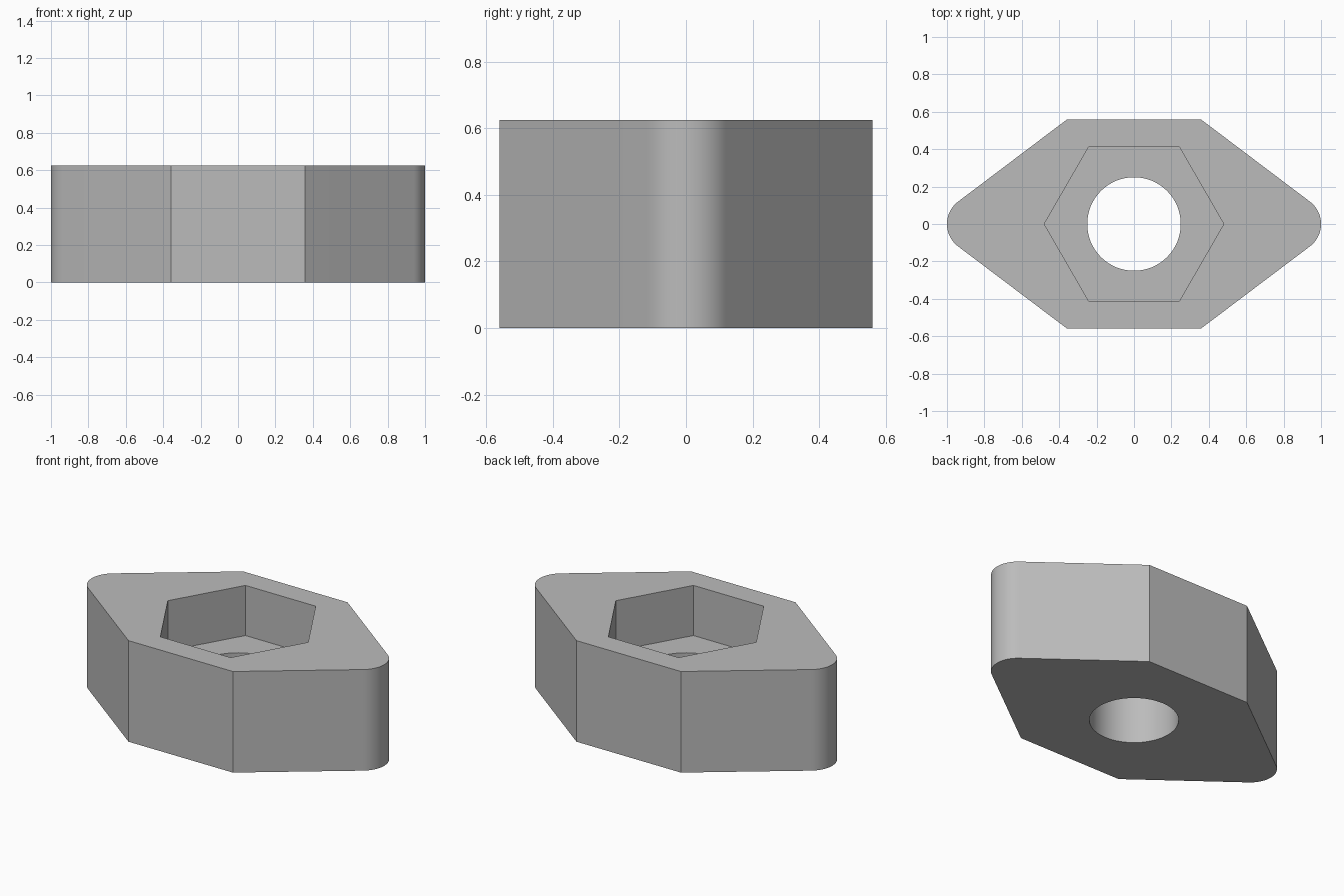
import bpy, bmesh
from math import sin, cos, pi, atan2, acos, hypot, radians

cube = bpy.data.objects.get("Cube")
if cube:
    bpy.data.objects.remove(cube, do_unlink=True)

HEIGHT, FLOOR = 0.625, 0.315
CORNER_X, CORNER_Y, TIP_R = 0.357, 0.56, 0.15
HEX_R, HOLE_R = 0.48, 0.25

grey = bpy.data.materials.new("grey")
grey.use_nodes = True
colour = (0.5, 0.5, 0.5, 1)
grey.diffuse_color = colour
grey.node_tree.nodes["Principled BSDF"].inputs["Base Color"].default_value = colour


def arc(cx, radius, start, end, steps):
    return [(cx + radius * cos(start + (end - start) * i / steps),
             radius * sin(start + (end - start) * i / steps)) for i in range(steps + 1)]


def prism(name, outline, bottom, top):
    """Extrude a closed outline straight up."""
    bm = bmesh.new()
    base = bm.faces.new([bm.verts.new((x, y, bottom)) for x, y in outline])
    grown = bmesh.ops.extrude_face_region(bm, geom=[base])["geom"]
    bmesh.ops.translate(bm, vec=(0, 0, top - bottom),
                        verts=[g for g in grown if isinstance(g, bmesh.types.BMVert)])
    bmesh.ops.recalc_face_normals(bm, faces=bm.faces)
    mesh = bpy.data.meshes.new(name)
    bm.to_mesh(mesh)
    bm.free()
    mesh.materials.append(grey)
    obj = bpy.data.objects.new(name, mesh)
    bpy.context.collection.objects.link(obj)
    return obj


# Body: six-sided plan whose two end points are rounded tangentially
tip_x = 1 - TIP_R
dx, dy = CORNER_X - tip_x, CORNER_Y
tangent = atan2(dy, dx) - acos(TIP_R / hypot(dx, dy))
right_half = [(CORNER_X, -CORNER_Y), *arc(tip_x, TIP_R, -tangent, tangent, 20),
              (CORNER_X, CORNER_Y)]
body = prism("nut_body", right_half + [(-x, -y) for x, y in right_half], 0, HEIGHT)

# Hexagonal pocket in the top and round hole through the floor
cutters = [prism("hex_pocket_cutter", arc(0, HEX_R, 0, 2 * pi, 6)[:-1], FLOOR, HEIGHT + 0.1),
           prism("bolt_hole_cutter", arc(0, HOLE_R, 0, 2 * pi, 64)[:-1], -0.1, HEIGHT + 0.2)]
bpy.ops.object.select_all(action="DESELECT")
bpy.context.view_layer.objects.active = body
body.select_set(True)
for cutter in cutters:
    cutter.hide_render = True
    cut = body.modifiers.new(cutter.name, "BOOLEAN")
    cut.object, cut.operation, cut.solver = cutter, "DIFFERENCE", "EXACT"
    bpy.ops.object.modifier_apply(modifier=cut.name)
    bpy.data.objects.remove(cutter, do_unlink=True)

# Smooth the round walls, keep the corners crisp
bpy.ops.object.shade_smooth_by_angle(angle=radians(20))
